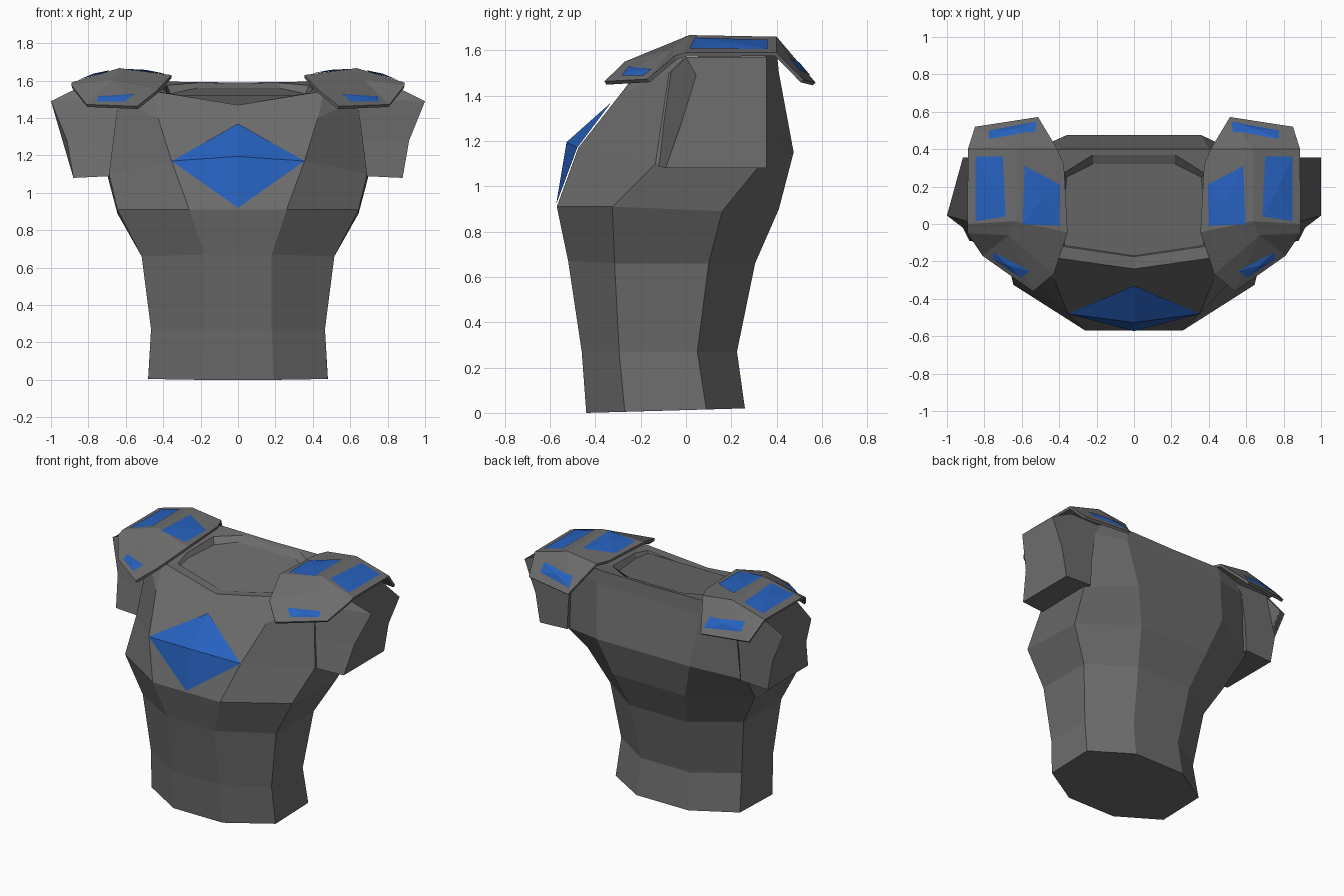
import bpy, bmesh
from mathutils import Vector
from mathutils.bvhtree import BVHTree

if "Cube" in bpy.data.objects:
    bpy.data.objects.remove(bpy.data.objects["Cube"], do_unlink=True)


def material(name, rgb):
    m = bpy.data.materials.new(name)
    m.use_nodes = True
    m.diffuse_color = (*rgb, 1)
    b = m.node_tree.nodes["Principled BSDF"]
    b.inputs["Base Color"].default_value = (*rgb, 1)
    b.inputs["Roughness"].default_value = 0.8
    return m


GREY = material("dark grey", (0.15, 0.15, 0.15))
BLUE = material("blue", (0.02, 0.12, 0.52))


def build(name, verts, faces, mat, out=None):
    """Make a flat-shaded mesh; open sheets are turned to face `out`."""
    bm = bmesh.new()
    vs = [bm.verts.new(v) for v in verts]
    for f in faces:
        bm.faces.new([vs[i] for i in f])
    bmesh.ops.recalc_face_normals(bm, faces=bm.faces)
    bm.normal_update()
    if out and sum((f.normal * f.calc_area() for f in bm.faces), Vector()).dot(Vector(out)) < 0:
        bmesh.ops.reverse_faces(bm, faces=bm.faces)
    me = bpy.data.meshes.new(name)
    bm.to_mesh(me)
    bm.free()
    me.materials.append(mat)
    ob = bpy.data.objects.new(name, me)
    bpy.context.collection.objects.link(ob)
    return ob


def loft(name, rings, mat):
    """Join closed rings of equal length and cap both ends."""
    n = len(rings[0])
    verts = [p for r in rings for p in r]
    faces = [(k * n + i, k * n + (i + 1) % n, (k + 1) * n + (i + 1) % n, (k + 1) * n + i)
             for k in range(len(rings) - 1) for i in range(n)]
    faces += [tuple(range(n)), tuple(range(len(verts) - n, len(verts)))]
    return build(name, verts, faces, mat)


def full_ring(half):
    """Half ring from front centre to back centre, mirrored to the other side."""
    return half + [(-x, y, z) for x, y, z in reversed(half[1:-1])]


# Torso: lower rings have flat front and back panels
lower = [
    [(.19, -.44, 0), (.48, -.27, .005), (.48, .09, .015), (.20, .26, .02)],
    [(.18, -.46, .27), (.465, -.295, .27), (.465, .05, .27), (.19, .225, .27)],
    [(.18, -.52, .67), (.515, -.315, .66), (.515, .10, .66), (.22, .305, .66)],
    [(.26, -.57, .91), (.645, -.325, .91), (.645, .16, .89), (.28, .41, .90)],
    [(.355, -.475, 1.17), (.69, -.135, 1.10), (.695, .315, 1.08), (.36, .475, 1.15)],
    [(.427, -.295, 1.40), (.64, -.075, 1.50), (.64, .35, 1.50), (.40, .41, 1.50)],
]
rings = [[(0, *h[0][1:])] + h + [(0, *h[-1][1:])] for h in lower]
# Collar rim, inner rim and sunken neck floor
rings += [
    [(0, -.24, 1.47), (.46, -.175, 1.545), (.60, 0, 1.57), (.60, .35, 1.58), (.39, .40, 1.595), (0, .40, 1.59)],
    [(0, -.175, 1.467), (.38, -.12, 1.535), (.40, 0, 1.555), (.38, .27, 1.575), (.22, .37, 1.588), (0, .37, 1.585)],
    [(0, -.17, 1.46), (.37, -.115, 1.52), (.38, 0, 1.53), (.36, .25, 1.53), (.22, .32, 1.56), (0, .32, 1.56)],
]
loft("torso", [full_ring(r) for r in rings], GREY)

# Raised chest diamond
build("chest_diamond",
      [(0, -.573, .92), (.355, -.48, 1.17), (0, -.33, 1.37), (-.355, -.48, 1.17), (0, -.527, 1.195)],
      [(0, 1, 4), (1, 2, 4), (2, 3, 4), (3, 0, 4)], BLUE, (0, -1, 0))

# Sleeve edges, bottom to top: front edge points, back edge sits at BACK
BACK = .355
sleeve_outer = [(.88, -.09, 1.08), (.915, -.02, 1.28), (1.0, .045, 1.49), (.84, 0, 1.57)]
sleeve_inner = [(.67, -.125, 1.09), (.66, -.10, 1.28), (.63, -.07, 1.50), (.58, 0, 1.57)]

# Shoulder pad: crown, front flap and back flap
pad_verts = [
    (.635, .015, 1.667), (.635, .40, 1.66),                    # ridge
    (.355, -.045, 1.63), (.375, .32, 1.632), (.41, .40, 1.632),  # inner edge
    (.89, 0, 1.59), (.888, .40, 1.59),                         # outer edge
    (.43, -.27, 1.55), (.54, -.36, 1.463), (.81, -.17, 1.473), (.89, -.05, 1.575), (.67, -.06, 1.605),
    (.513, .572, 1.457), (.85, .52, 1.47),
]
pad_faces = [(0, 2, 3, 4, 1), (0, 1, 6, 5), (0, 11, 7, 2), (0, 5, 10, 11),
             (7, 11, 8), (8, 11, 9), (9, 11, 10), (1, 4, 12), (1, 12, 13), (1, 13, 6)]
# Plate outlines seen from above
plates = {
    "inner_plate": [(.585, .31), (.595, .0), (.40, -.01), (.395, .21)],
    "outer_plate": [(.70, .36), (.845, .36), (.845, .015), (.685, .04)],
    "front_plate": [(.745, -.15), (.555, -.25), (.605, -.285), (.755, -.185)],
    "back_plate": [(.52, .545), (.775, .497), (.775, .452), (.53, .49)],
}

for side, s in (("left", 1), ("right", -1)):
    def flip(pts):
        return [(s * p[0], *p[1:]) for p in pts]

    # Sleeve
    ends = [flip(e) + [(x, BACK, z) for x, _, z in reversed(flip(e))]
            for e in (sleeve_inner, sleeve_outer)]
    loft(side + "_sleeve", ends, GREY)

    # Pad sheet, then thickness
    pad = build(side + "_shoulder_pad", flip(pad_verts), pad_faces, GREY, (0, 0, 1))
    bm = bmesh.new()
    bm.from_mesh(pad.data)
    tree = BVHTree.FromBMesh(bm)
    bm.free()
    mod = pad.modifiers.new("thickness", "SOLIDIFY")
    mod.thickness, mod.offset = .018, -1

    # Faceted plates laid on the pad
    for name, outline in plates.items():
        pts = flip(outline)
        pts.append((sum(p[0] for p in pts) / 4, sum(p[1] for p in pts) / 4))
        verts = []
        for i, (x, y) in enumerate(pts):
            loc, nor, *_ = tree.ray_cast(Vector((x, y, 3)), Vector((0, 0, -1)))
            verts.append(loc + nor * (.012 if i == 4 else .004))
        build(f"{side}_{name}", verts, [(i, (i + 1) % 4, 4) for i in range(4)], BLUE, (0, 0, 1))
